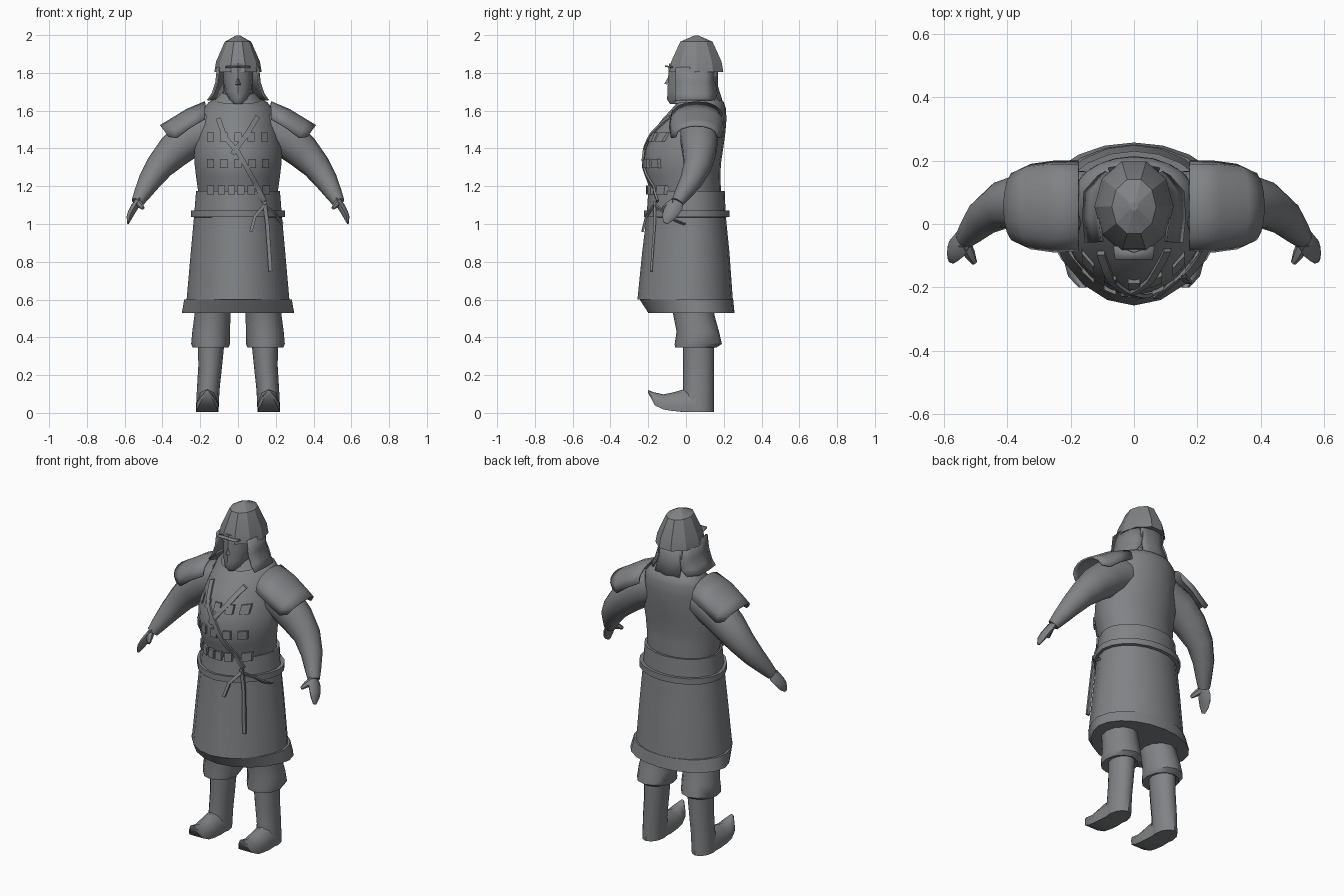
import bpy, math
from mathutils import Vector

if "Cube" in bpy.data.objects:
    bpy.data.objects.remove(bpy.data.objects["Cube"])

grey = bpy.data.materials.new("stone grey")
grey.diffuse_color = (0.22, 0.225, 0.235, 1)
grey.use_nodes = True
grey.node_tree.nodes["Principled BSDF"].inputs["Base Color"].default_value = grey.diffuse_color
TAU = 2 * math.pi


def make(name, verts, faces, mirror=False, angle=40, solid=0):
    me = bpy.data.meshes.new(name)
    me.from_pydata([tuple(v) for v in verts], [], faces)
    me.materials.append(grey)
    me.shade_smooth()
    me.set_sharp_from_angle(angle=math.radians(angle))
    ob = bpy.data.objects.new(name, me)
    bpy.context.collection.objects.link(ob)
    if solid:
        m = ob.modifiers.new("thickness", 'SOLIDIFY')
        m.thickness, m.offset = solid, 0
    if mirror:
        ob.modifiers.new("mirror", 'MIRROR').use_clip = False
    return ob


def loft(name, rings, caps=True, closed=True, **kw):
    """Skin a list of equal-sized rings."""
    n = len(rings[0])
    verts = [v for r in rings for v in r]
    faces = []
    for i in range(len(rings) - 1):
        for j in range(n if closed else n - 1):
            k = (j + 1) % n
            faces.append((i*n + j, i*n + k, (i+1)*n + k, (i+1)*n + j))
    if caps and closed:
        faces.append(tuple(reversed(range(n))))
        faces.append(tuple(range((len(rings)-1)*n, len(rings)*n)))
    return make(name, verts, faces, **kw)


def oval(z, w, yf, yb, cx=0, n=20, p=1.0, tilt=0):
    """Level ring from half-width, front y and back y; p > 1 points the front."""
    cy = (yf + yb) / 2 + (0.03 if p > 1 else 0)
    out = []
    for i in range(n):
        a = TAU * i / n
        s = math.sin(a)
        y = cy + (yb - cy) * s if s >= 0 else cy - (cy - yf) * (-s) ** p
        out.append(Vector((cx + w * math.cos(a), y, z + tilt * y)))
    return out


def tube(name, pts, n=10, flat=1.0, **kw):
    """Tapered tube through (x, y, z, radius) points."""
    c = [Vector(p[:3]) for p in pts]
    rings = []
    for i, p in enumerate(pts):
        d = (c[min(i+1, len(c)-1)] - c[max(i-1, 0)]).normalized()
        u = d.cross(Vector((0, 1, 0))).normalized()
        v = d.cross(u)
        rings.append([c[i] + p[3] * (u * math.cos(TAU*j/n) * flat + v * math.sin(TAU*j/n))
                      for j in range(n)])
    return loft(name, rings, **kw)


# Vest: z, half-width, front y, back y
P = 1.25
BODY = [(1.05, .20, -.18, .18), (1.18, .212, -.19, .185), (1.25, .222, -.215, .182),
        (1.32, .23, -.225, .185), (1.40, .235, -.212, .197), (1.48, .215, -.18, .208),
        (1.55, .20, -.13, .214), (1.61, .185, -.075, .212), (1.645, .155, -.045, .2),
        (1.675, .10, -.03, .165)]
loft("vest", [oval(*b, p=P) for b in BODY])

# Skirt, lower trim and belt
SKIRT = [(1.175, .222, -.20, .205), (1.05, .232, -.208, .21), (.85, .25, -.232, .23),
         (.6, .272, -.257, .248)]
loft("skirt", [oval(1.17, .2, -.18, .18, p=P)] + [oval(*s, p=P) for s in SKIRT], caps=False)
loft("skirt_trim", [oval(.60, .265, -.235, .24, p=P), oval(.60, .285, -.245, .25, p=P),
                    oval(.53, .297, -.2, .257, p=P), oval(.53, .27, -.17, .235, p=P)])
loft("belt", [oval(1.07, .225, -.2, .205, p=P), oval(1.072, .25, -.222, .23, p=P),
              oval(1.037, .25, -.222, .23, p=P), oval(1.035, .228, -.2, .205, p=P)], caps=False)


def front_y(x, z):
    """Front surface of the vest or skirt."""
    prof = BODY if z > 1.18 else SKIRT[::-1]
    for a, b in zip(prof, prof[1:]):
        if a[0] <= z <= b[0]:
            t = (z - a[0]) / (b[0] - a[0])
            w, yf, yb = [a[i] + t * (b[i] - a[i]) for i in (1, 2, 3)]
            cy = (yf + yb) / 2 + .03
            return cy - (cy - yf) * max(0, 1 - (x / w) ** 2) ** (P / 2)
    return -.2


# Armour tabs in three rows
for row, (z, xs) in enumerate([(1.46, (-.145, -.075, 0, .07, .14)),
                               (1.32, (-.145, -.075, 0, .075, .145)),
                               (1.18, (-.145, -.088, -.035, .015, .07, .15))]):
    v, f = [], []
    for x in xs:
        b = len(v)
        for dy in (.012, -.012):
            v += [Vector((x + sx * .019, front_y(x + sx * .019, z + sz * .024) + dy, z + sz * .024))
                  for sx, sz in ((-1, -1), (1, -1), (1, 1), (-1, 1))]
        f += [tuple(b + i for i in q) for q in
              ((4, 5, 6, 7), (0, 1, 5, 4), (1, 2, 6, 5), (2, 3, 7, 6), (3, 0, 4, 7))]
    make(f"armour_tabs_{row + 1}", v, f, angle=20)


# Cords lying on the front
def cord(name, pts, half=.013, lift=.014):
    path = []
    for a, b in zip(pts, pts[1:]):
        path += [Vector(a).lerp(Vector(b), k / 4) for k in range(4)]
    path.append(Vector(pts[-1]))
    rings = []
    for i, p in enumerate(path):
        d = (path[min(i+1, len(path)-1)] - path[max(i-1, 0)]).normalized()
        s = Vector((-d.y, d.x)) * half
        y = front_y(p.x, p.y) - lift
        rings.append([Vector((q.x, y + dy, q.y)) for q, dy in
                      ((p - s, 0), (p + s, 0), (p + s, .012), (p - s, .012))])
    loft(name, rings)


cord("long_strap", [(-.105, 1.56), (-.07, 1.46), (0, 1.38), (.09, 1.22), (.14, 1.12)])
cord("short_strap", [(.105, 1.57), (.05, 1.48), (-.03, 1.37)])
cord("long_tassel", [(.14, 1.12), (.155, 1.0), (.172, .75)], .01, .03)
cord("left_tassel", [(.14, 1.1), (.09, 1.04), (.068, .96)], .008, .03)
cord("right_tassel", [(.14, 1.1), (.19, 1.06), (.235, 1.0)], .008, .03)

# Neck, collar and head
loft("neck", [oval(1.6, .085, -.04, .13, n=12), oval(1.8, .075, -.03, .12, n=12)])
loft("collar", [oval(1.645, .125, -.07, .18, tilt=.15), oval(1.69, .085, -.045, .14, tilt=.15)], caps=False)
loft("head", [oval(1.635, .022, -.085, -.02, n=12), oval(1.66, .05, -.1, .05, n=12),
              oval(1.70, .07, -.098, .1, n=12), oval(1.77, .08, -.095, .13, n=12),
              oval(1.85, .08, -.09, .14, n=12)])
make("nose", [(0, -.09, 1.785), (-.018, -.088, 1.735), (.018, -.088, 1.735), (0, -.115, 1.742)],
     [(0, 1, 3), (0, 3, 2), (1, 2, 3)], angle=20)

# Ten-sided helmet with a small peak
HELM = [(1.81, .10, -.07, .18), (1.805, .125, -.095, .205), (1.86, .116, -.085, .195),
        (1.965, .07, -.035, .145), (1.997, .012, .042, .068)]
loft("helmet", [oval(*h, n=10) for h in HELM], angle=15)
make("helmet_peak", [(-.065, -.07, 1.83), (.065, -.07, 1.83), (.06, -.112, 1.836), (-.06, -.112, 1.836)],
     [(0, 1, 2, 3)], solid=.008)

# Flaring side flaps and rear neck flap
loft("cheek_flap", [[Vector((x, y0, z)), Vector((x + .008, .02, z)), Vector((x + .004, .1, z)),
                     Vector((x - .04, yb, z))]
                    for x, y0, yb, z in ((.1, -.055, .15, 1.83), (.108, -.057, .155, 1.75),
                                         (.128, -.058, .165, 1.69), (.152, -.058, .15, 1.655))],
     closed=False, mirror=True, solid=.008)
loft("neck_flap", [[Vector((x * k, y - .2 * abs(x), z)) for x in (-.08, -.04, 0, .04, .08)]
                   for z, y, k in ((1.83, .165, 1), (1.73, .165, .95), (1.65, .19, 1))],
     closed=False, solid=.008)

# Shoulder guards: arched sheets sloping outward
guard = []
for x, yf, yb, zt, zs in ((.175, -.08, .195, 1.645, 1.555), (.27, -.085, .195, 1.605, 1.51),
                          (.36, -.075, .185, 1.55, 1.455), (.41, -.055, .165, 1.52, 1.46)):
    ring = []
    for j in range(9):
        a = math.pi * j / 8
        s = math.sin(a) ** .8
        ring.append(Vector((x - (1 - s) * .045 * (x - .175) / .235, (yf + yb) / 2 - (yb - yf) / 2 * math.cos(a),
                            zs + (zt - zs) * s)))
    guard.append(ring)
loft("shoulder_guard", guard, closed=False, mirror=True, solid=.01)

# Arms and hands
tube("arm", [(.14, .07, 1.51, .1), (.25, .07, 1.46, .105), (.34, .07, 1.385, .093),
             (.415, .06, 1.305, .075), (.47, .025, 1.225, .06), (.51, -.02, 1.155, .044),
             (.532, -.045, 1.115, .033)], mirror=True)
tube("palm", [(.525, -.04, 1.13, .03), (.545, -.06, 1.095, .045), (.565, -.08, 1.06, .042),
              (.575, -.095, 1.035, .034), (.582, -.11, 1.005, .013)], n=8, flat=.45, mirror=True)
tube("thumb", [(.535, -.06, 1.115, .022), (.518, -.095, 1.1, .018), (.503, -.122, 1.083, .009)],
     n=6, mirror=True)

# Trousers gathered below the knee
loft("trouser_leg", [oval(.35, .075, -.01, .15, .15, 12), oval(.345, .095, -.058, .16, .145, 12),
                     oval(.365, .103, -.06, .19, .145, 12), oval(.43, .1, -.05, .175, .142, 12),
                     oval(.52, .095, -.068, .15, .135, 12), oval(.64, .1, -.08, .14, .125, 12)],
     mirror=True)

# Boots with curled toes
loft("boot_shaft", [oval(.005, .06, -.03, .147, .163, 12), oval(.12, .06, -.015, .147, .158, 12),
                    oval(.25, .063, -.015, .148, .147, 12), oval(.37, .07, -.015, .15, .142, 12)],
     mirror=True)
toe = []
for y, w, lo, hi in ((.08, .056, .005, .13), (-.01, .06, .005, .125), (-.07, .06, .01, .108),
                     (-.12, .057, .018, .098), (-.165, .045, .04, .108), (-.2, .012, .105, .12)):
    toe.append([Vector((.163 + w * sx, y, lo + (hi - lo) * t)) for sx, t in
                ((-.95, 0), (.95, 0), (1, .4), (.6, .85), (0, 1), (-.6, .85), (-1, .4))])
loft("boot_toe", toe, mirror=True, angle=45)
